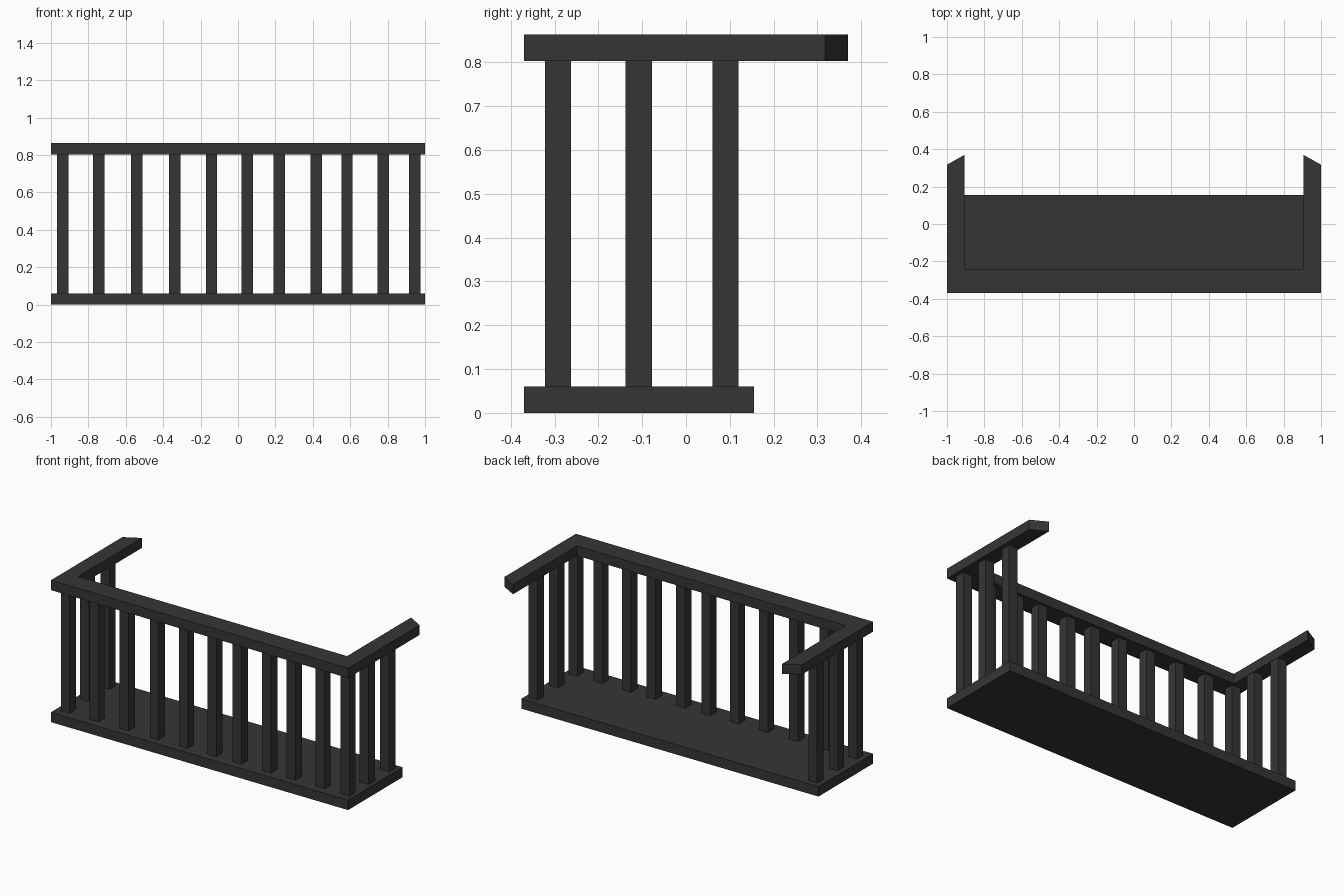
import bpy, bmesh

if "Cube" in bpy.data.objects:
    bpy.data.objects.remove(bpy.data.objects["Cube"])

metal = bpy.data.materials.new("dark grey")
metal.diffuse_color = (0.036, 0.036, 0.036, 1)
metal.use_nodes = True
metal.node_tree.nodes["Principled BSDF"].inputs["Base Color"].default_value = metal.diffuse_color


def prism(name, outline, z0, z1):
    """Extrude a flat xy outline from z0 to z1."""
    bm = bmesh.new()
    face = bm.faces.new([bm.verts.new((x, y, z0)) for x, y in outline])
    top = bmesh.ops.extrude_face_region(bm, geom=[face])["geom"]
    for v in top:
        if isinstance(v, bmesh.types.BMVert):
            v.co.z = z1
    bmesh.ops.recalc_face_normals(bm, faces=bm.faces)
    mesh = bpy.data.meshes.new(name)
    bm.to_mesh(mesh)
    bm.free()
    mesh.materials.append(metal)
    obj = bpy.data.objects.new(name, mesh)
    bpy.context.collection.objects.link(obj)
    return obj


def rect(x0, x1, y0, y1):
    return [(x0, y0), (x1, y0), (x1, y1), (x0, y1)]


BASE_TOP, RAIL_BOTTOM, RAIL_TOP = 0.06, 0.803, 0.863
FRONT = -0.37

# floor slab
prism("floor_slab", rect(-1, 1, FRONT, 0.155), 0, BASE_TOP)

# U-shaped handrail with slanted rear ends
right_half = [(1, FRONT), (1, 0.317), (0.905, 0.37), (0.905, -0.244)]
left_half = [(-x, y) for x, y in reversed(right_half)]
prism("handrail", right_half + left_half, RAIL_BOTTOM, RAIL_TOP)


# square balusters
def post(name, x, y, r=0.03):
    prism(name, rect(x - r, x + r, y - r, y + r), BASE_TOP, RAIL_BOTTOM)


front_x = [-0.937, -0.745, -0.541, -0.338, -0.142, 0.05,
           0.22, 0.418, 0.583, 0.777, 0.945]
for i, x in enumerate(front_x):
    post(f"front_post_{i + 1}", x, -0.292)
for side, x in (("left", front_x[0]), ("right", front_x[-1])):
    for i, y in enumerate((-0.108, 0.09)):
        post(f"{side}_post_{i + 1}", x, y)
